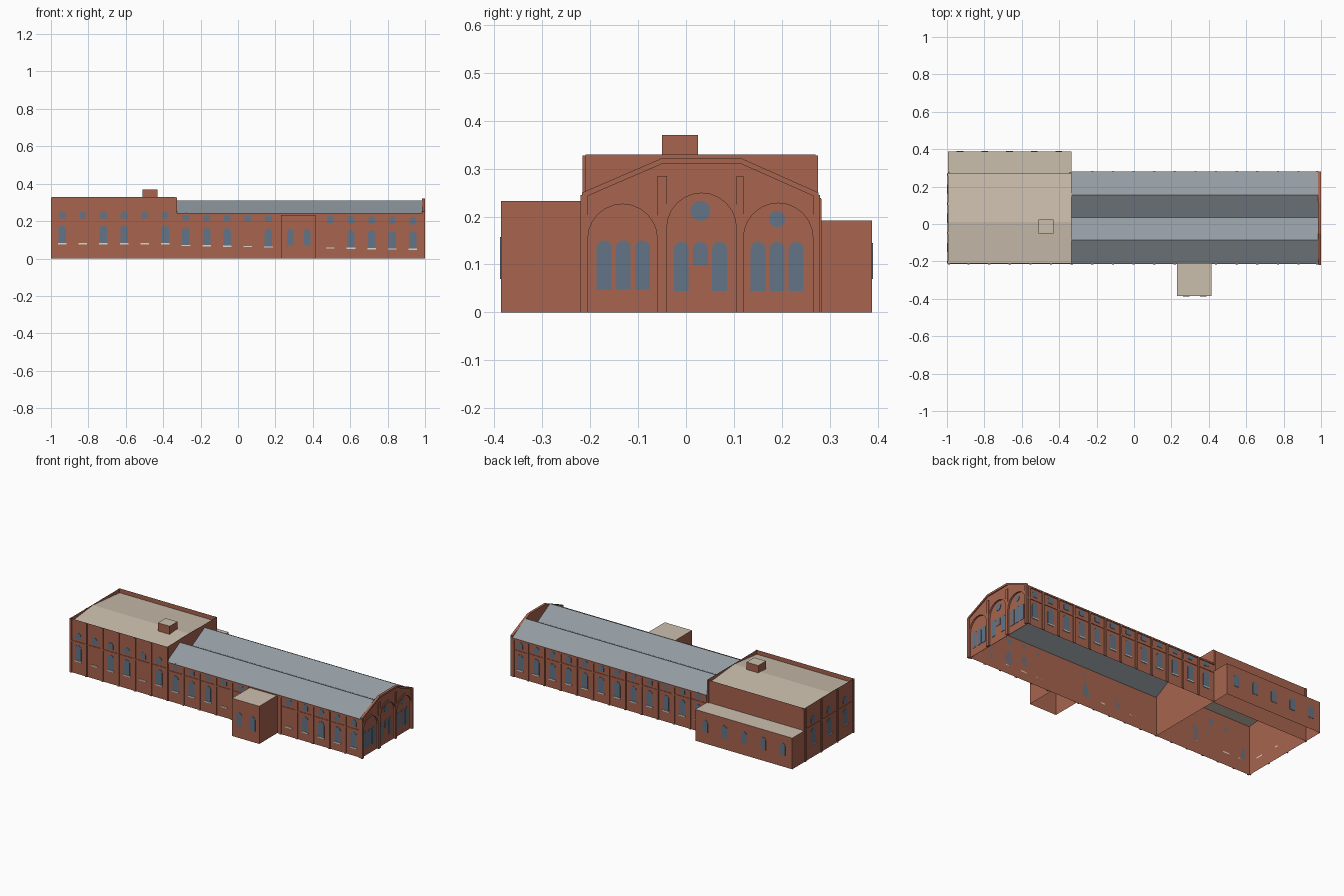
import bpy, bmesh
from math import cos, sin, pi

cube = bpy.data.objects.get("Cube")
if cube:
    bpy.data.objects.remove(cube)


def material(name, rgb):
    m = bpy.data.materials.new(name)
    m.use_nodes = True
    m.diffuse_color = (*rgb, 1)
    m.node_tree.nodes["Principled BSDF"].inputs["Base Color"].default_value = (*rgb, 1)
    return m


BRICK = material("brick", (0.39, 0.127, 0.077))
FLAT = material("flat_roof_beige", (0.6, 0.52, 0.42))
METAL = material("roof_grey", (0.29, 0.33, 0.36))
GLASS = material("window_glass", (0.122, 0.175, 0.24))
STONE = material("sill_stone", (0.72, 0.68, 0.6))

parts = {}


def part(name, *mats):
    """Collect geometry by part name; objects are made at the end."""
    if name not in parts:
        parts[name] = (bmesh.new(), mats)
    return parts[name][0]


def prism(name, mat, wall, pts, d0, d1):
    """Extrude a (u, z) outline outwards from a wall = (axis, position, outward sign)."""
    bm = part(name, mat)
    axis, pos, sign = wall

    def ring(d):
        off = pos + sign * d
        return [bm.verts.new((off, u, z) if axis == "x" else (u, off, z)) for u, z in pts]

    a, b = ring(d0), ring(d1)
    faces = [bm.faces.new(a), bm.faces.new(b)]
    for i in range(len(a)):
        j = (i + 1) % len(a)
        faces.append(bm.faces.new((a[i], a[j], b[j], b[i])))
    bmesh.ops.recalc_face_normals(bm, faces=faces)


def rect(u0, u1, z0, z1):
    return [(u0, z0), (u1, z0), (u1, z1), (u0, z1)]


def arc(u, z, r, start=0.0, end=pi, n=12):
    return [(u + r * cos(start + (end - start) * i / n),
             z + r * sin(start + (end - start) * i / n)) for i in range(n + 1)]


def arched(u, z0, z1, r):
    return [(u + r, z0)] + arc(u, z1 - r, r) + [(u - r, z0)]


def shell(name, x0, x1, y0, y1, z0, z1, top=None):
    """Walls with an open base; the top face is optional and has its own colour."""
    bm = part(name, BRICK, top or BRICK)
    corners = [(x0, y0), (x1, y0), (x1, y1), (x0, y1)]
    lo = [bm.verts.new((*c, z0)) for c in corners]
    hi = [bm.verts.new((*c, z1)) for c in corners]
    for i in range(4):
        j = (i + 1) % 4
        bm.faces.new((lo[i], lo[j], hi[j], hi[i]))
    if top:
        bm.faces.new(hi).material_index = 1


def folded_roof(name, mat, x0, x1, profile):
    """A sheet that follows a (y, z) profile along x."""
    bm = part(name, mat)
    a = [bm.verts.new((x0, y, z)) for y, z in profile]
    b = [bm.verts.new((x1, y, z)) for y, z in profile]
    for i in range(len(a) - 1):
        bm.faces.new((a[i], b[i], b[i + 1], a[i + 1]))


# Main volumes
SPLIT, FRONT, BACK, BLOCK_BACK = -0.335, -0.21, 0.277, 0.27
EAVE, BLOCK_TOP, END = 0.24, 0.33, 0.985
shell("hall_walls", SPLIT, END, FRONT, BACK, 0, EAVE)
shell("tall_block_walls", -0.995, SPLIT, FRONT, BLOCK_BACK, 0, BLOCK_TOP)
shell("back_annex", -0.995, SPLIT, BLOCK_BACK, 0.388, 0, 0.192, FLAT)
shell("front_annex", 0.23, 0.415, -0.386, FRONT, 0, 0.232, FLAT)
shell("chimney", -0.51, -0.43, -0.05, 0.025, 0.22, 0.37, FLAT)

# Roofs
folded_roof("hall_roof", METAL, SPLIT, END,
            [(-0.214, EAVE), (-0.085, 0.31), (0.035, 0.245), (0.155, 0.31), (0.281, EAVE)])
folded_roof("tall_block_roof", FLAT, -0.995, SPLIT,
            [(FRONT, 0.303), (0.01, 0.326), (BLOCK_BACK, 0.303)])

# Long sides: bays with pilasters, bands, windows and sills
STEP, FIRST = 0.1103, -0.94
fronts, backs = ("y", FRONT, -1), ("y", BACK, 1)


def sill_height(x):
    return 0.083 if x < SPLIT else 0.074 - 0.017 * (x - SPLIT)


def bay(wall, x, lower=True):
    s = sill_height(x)
    if lower:
        prism("windows", GLASS, wall, arched(x, s, s + 0.094, 0.02), 0, 0.002)
    prism("windows", GLASS, wall, arched(x, s + 0.13, s + 0.17, 0.018), 0, 0.002)
    prism("sills", STONE, wall, rect(x - 0.023, x + 0.023, s - 0.007, s), 0, 0.005)
    prism("string_courses", BRICK, wall,
          rect(x - STEP / 2, x + STEP / 2, s + 0.108, s + 0.116), 0, 0.003)


def pilaster(wall, u, top, width=0.012):
    prism("pilasters", BRICK, wall, rect(u - width / 2, u + width / 2, 0, top), 0, 0.006)


for i in range(18):
    x = FIRST + STEP * i
    if i not in (11, 12):
        bay(fronts, x, i not in (1, 4, 9, 13))
    if i > 5:
        bay(backs, x)
for i in range(19):
    x = max(-0.989, FIRST + STEP * (i - 0.5))
    top = BLOCK_TOP - 0.003 if i < 7 else EAVE - 0.003
    if i != 12:
        pilaster(fronts, min(x, 0.979), top)
    if i > 6:
        pilaster(backs, min(x, 0.979), EAVE - 0.003)
for x in (-0.989, SPLIT - 0.006):
    prism("pilasters", BRICK, ("y", BLOCK_BACK, 1), rect(x - 0.006, x + 0.006, 0.19, 0.327), 0, 0.006)
for wall in (fronts, backs):
    prism("eaves_course", BRICK, wall, rect(SPLIT, END, EAVE - 0.01, EAVE - 0.001), 0, 0.005)

# Annex windows
for x in (0.28, 0.37):
    prism("windows", GLASS, ("y", -0.386, -1), arched(x, 0.07, 0.157, 0.018), 0, 0.002)
for i in range(5):
    prism("windows", GLASS, ("y", 0.388, 1), arched(-0.93 + 0.132 * i, 0.07, 0.145, 0.018), 0, 0.002)

# Far end of the tall block: three bays
far_end = ("x", -0.995, -1)
for i in range(4):
    pilaster(far_end, FRONT + 0.006 + 0.156 * i, BLOCK_TOP - 0.003)
for i in range(3):
    y = FRONT + 0.084 + 0.156 * i
    prism("windows", GLASS, far_end, arched(y, 0.083, 0.177, 0.022), 0, 0.002)
    prism("windows", GLASS, far_end, arched(y, 0.213, 0.253, 0.018), 0, 0.002)
    prism("sills", STONE, far_end, rect(y - 0.025, y + 0.025, 0.076, 0.083), 0, 0.005)
prism("string_courses", BRICK, far_end, rect(FRONT, BLOCK_BACK, 0.191, 0.199), 0, 0.003)

# Gabled entrance end: arcade with three recessed arches
gable = ("x", END, 1)
outline = [(-0.217, 0), (-0.217, 0.25), (-0.05, 0.322), (0.115, 0.322), (0.277, 0.25), (0.277, 0)]
arches = [(0.1925, 0.228), (0.0325, 0.249), (-0.1325, 0.226)]
HALF = 0.0725
prism("gable_backing", BRICK, gable, outline, 0, 0.002)
notched = list(outline)
for y, apex in arches:
    notched += arched(y, 0, apex, HALF)
    spring = apex - HALF
    tilt = 0.57
    ring = arc(y, spring, 0.0875, tilt, pi - tilt) + arc(y, spring, HALF, pi, 0)
    prism("arch_rings", BRICK, gable, ring, 0.009, 0.012)
prism("gable_arcade", BRICK, gable, notched, 0.002, 0.009)
cornice = outline[1:5]
prism("gable_cornice", BRICK, gable,
      cornice + [(y, z - 0.012) for y, z in reversed(cornice)], 0.009, 0.015)
for y0, y1, top in ((-0.22, -0.205, 0.245), (-0.06, -0.04, 0.285),
                    (0.105, 0.12, 0.285), (0.265, 0.28, 0.245)):
    prism("gable_piers", BRICK, gable, rect(y0, y1, 0, top), 0.002, 0.015)

# Entrance end windows
for y, base in ((0.19, 0.045), (0.03, 0.045), (-0.131, 0.048)):
    for k in (-1, 0, 1):
        short = k == 0 and y == 0.03
        prism("windows", GLASS, gable,
              arched(y + 0.04 * k, 0.098 if short else base, base + 0.102, 0.0155), 0.002, 0.004)
for y, z, r in ((0.03, 0.212, 0.021), (0.19, 0.195, 0.017)):
    prism("windows", GLASS, gable, arc(y, z, r, 0, 2 * pi, 24)[:-1], 0.002, 0.004)

# Turn the collected parts into objects
for name, (bm, mats) in parts.items():
    mesh = bpy.data.meshes.new(name)
    bm.to_mesh(mesh)
    bm.free()
    for m in mats:
        mesh.materials.append(m)
    bpy.context.collection.objects.link(bpy.data.objects.new(name, mesh))
